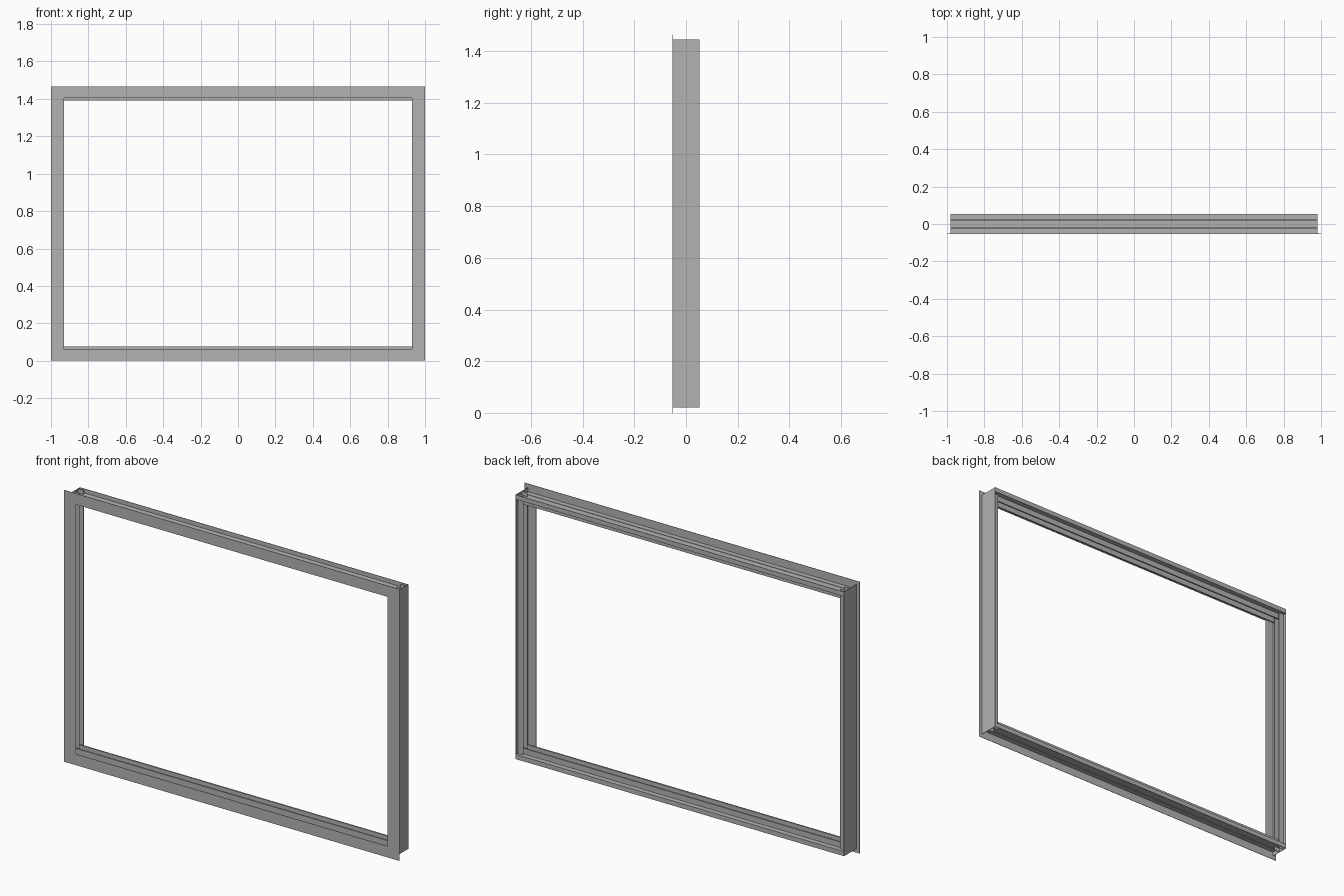
import bpy, bmesh

if "Cube" in bpy.data.objects:
    bpy.data.objects.remove(bpy.data.objects["Cube"])

H = 1.465          # overall height
T = 0.002          # sheet thickness
Y = 0.053          # half depth

grey = bpy.data.materials.new("dark_grey")
grey.diffuse_color = (0.45, 0.45, 0.45, 1)
grey.use_nodes = True
grey.node_tree.nodes["Principled BSDF"].inputs["Base Color"].default_value = grey.diffuse_color


def add_box(bm, x0, x1, y0, y1, z0, z1):
    vs = [bm.verts.new((x, y, z)) for x in (x0, x1) for y in (y0, y1) for z in (z0, z1)]
    for f in ((0, 1, 3, 2), (4, 6, 7, 5), (0, 4, 5, 1), (2, 3, 7, 6), (0, 2, 6, 4), (1, 5, 7, 3)):
        bm.faces.new([vs[i] for i in f])


def make(name, boxes):
    bm = bmesh.new()
    for b in boxes:
        add_box(bm, *b)
    bmesh.ops.recalc_face_normals(bm, faces=bm.faces)
    me = bpy.data.meshes.new(name)
    bm.to_mesh(me)
    bm.free()
    me.materials.append(grey)
    ob = bpy.data.objects.new(name, me)
    bpy.context.collection.objects.link(ob)
    return ob


# Head and sill share one cross-section, listed as (y0, y1, z0, z1) from the outer edge
WEB = 0.043
rail = [
    (-Y + T, -0.026, WEB, WEB + T),        # web strips between the tracks
    (-0.018, 0.018, WEB, WEB + T),
    (0.026, Y, WEB, WEB + T),
    (Y - T, Y, 0.02, WEB),                 # short back wall
]
for c in (-0.022, 0.022):                  # two folded, hollow track fins
    rail += [(c - 0.004, c - 0.004 + T, WEB, 0.075),
             (c + 0.004 - T, c + 0.004, WEB, 0.075),
             (c - 0.004 + T, c + 0.004 - T, 0.075 - T, 0.075)]
for name, flip in (("sill", False), ("head", True)):
    boxes = []
    for y0, y1, z0, z1 in rail:
        if flip:
            z0, z1 = H - z1, H - z0
        boxes.append((-0.978, 0.978, y0, y1, z0, z1))
    make(name, boxes)

# Jambs: outer wall with two short inward fins
for name, s in (("left_jamb", -1), ("right_jamb", 1)):
    parts = [
        (0.978, 0.98, -Y + T, Y),          # outer wall
        (0.945, 0.978, -T / 2, T / 2),     # middle fin
        (0.945, 0.978, 0.034, 0.034 + T),  # back fin
    ]
    make(name, [(min(s * a, s * b), max(s * a, s * b), y0, y1, 0.02, H - 0.02)
                for a, b, y0, y1 in parts])

# Thin front flange around the opening
make("front_flange", [
    (-1, -0.93, -Y, -Y + T, 0, H),
    (0.93, 1, -Y, -Y + T, 0, H),
    (-0.93, 0.93, -Y, -Y + T, 0, 0.06),
    (-0.93, 0.93, -Y, -Y + T, H - 0.06, H),
])
